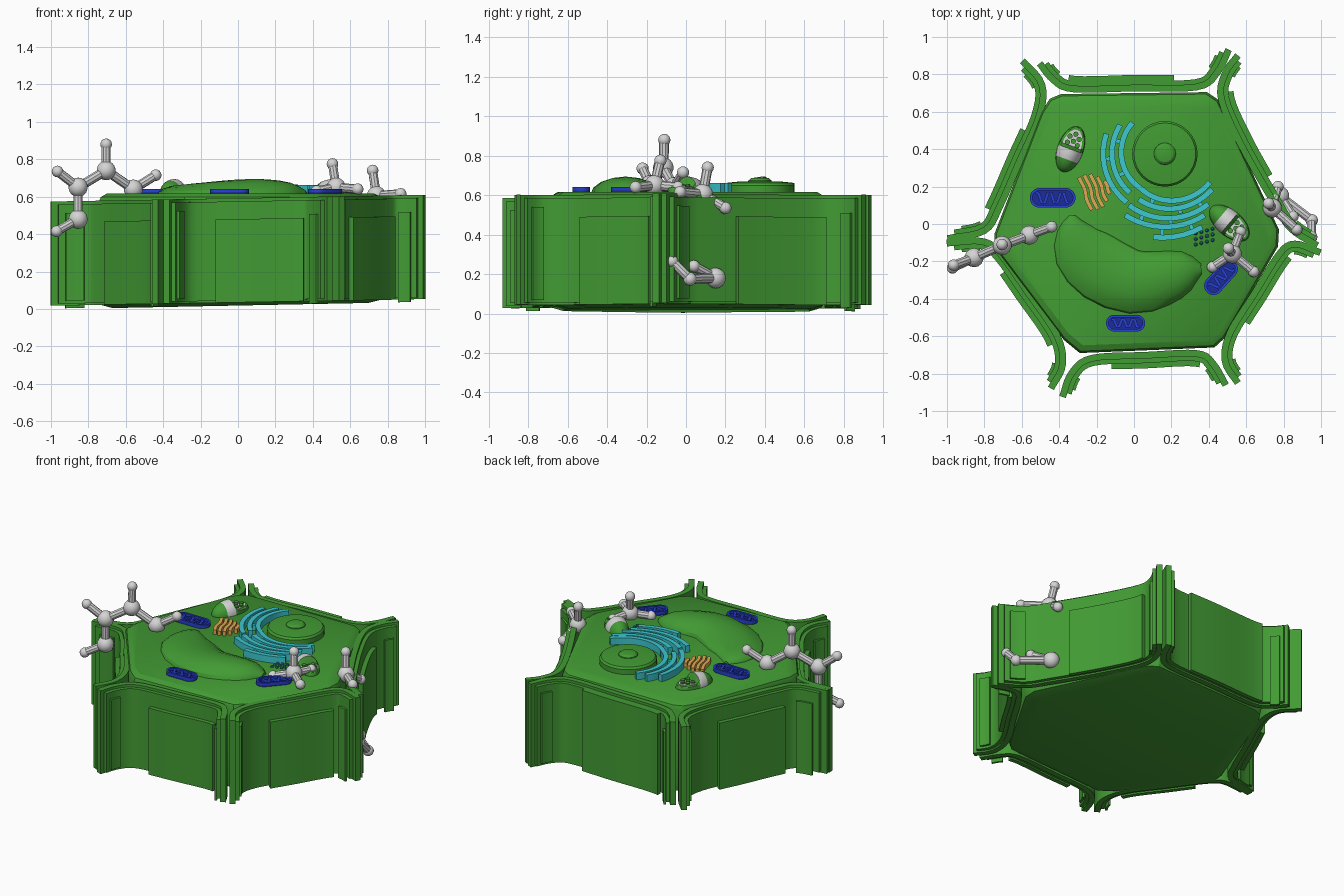
import bpy, bmesh, math
from mathutils import Vector, Matrix

if "Cube" in bpy.data.objects:
    bpy.data.objects.remove(bpy.data.objects["Cube"])


def material(name, r, g, b):
    m = bpy.data.materials.new(name)
    m.use_nodes = True
    m.diffuse_color = (r, g, b, 1)
    m.node_tree.nodes["Principled BSDF"].inputs["Base Color"].default_value = (r, g, b, 1)
    return m


GREEN = material("leaf green", .055, .33, .034)
PALE = material("light grey", .66, .66, .66)
TEAL = material("turquoise", .045, .58, .63)
DEEP_TEAL = material("deep teal", .02, .22, .36)
BLUE = material("blue", .02, .05, .65)
NAVY = material("navy", .012, .025, .33)
ORANGE = material("orange", .74, .4, .085)
parts = []


def finish(bm, name, *mats):
    bmesh.ops.recalc_face_normals(bm, faces=bm.faces)
    mesh = bpy.data.meshes.new(name)
    bm.to_mesh(mesh)
    bm.free()
    for m in mats:
        mesh.materials.append(m)
    ob = bpy.data.objects.new(name, mesh)
    bpy.context.collection.objects.link(ob)
    parts.append(ob)


def smooth(points, steps=5):
    """Catmull-Rom curve through the points."""
    p = [Vector(q) for q in points]
    p = [2 * p[0] - p[1]] + p + [2 * p[-1] - p[-2]]
    out = []
    for a, b, c, d in zip(p, p[1:], p[2:], p[3:]):
        for i in range(steps):
            t = i / steps
            out.append(.5 * (2 * b + (c - a) * t + (2 * a - 5 * b + 4 * c - d) * t * t
                             + (3 * b - a - 3 * c + d) * t ** 3))
    return out + [p[-2]]


def skin(bm, rings, cap=True):
    """Bridge rings of points into a tube."""
    vs = [[bm.verts.new(q) for q in r] for r in rings]
    n = len(vs[0])
    for a, b in zip(vs, vs[1:] if cap else vs[1:] + vs[:1]):
        for i in range(n):
            bm.faces.new((a[i], a[(i + 1) % n], b[(i + 1) % n], b[i]))
    if cap:
        bm.faces.new(vs[0])
        bm.faces.new(vs[-1])


def ribbon(bm, path, near, far, z0, z1, loop=False, tilt=0):
    """Upright strip along a path; offsets are to the right of its direction."""
    rings, n = [], len(path)
    for i, p in enumerate(path):
        a = path[(i - 1) % n] if loop else path[max(i - 1, 0)]
        b = path[(i + 1) % n] if loop else path[min(i + 1, n - 1)]
        d = (b - a).normalized()
        side = Vector((d.y, -d.x))
        rings.append([(*(p + side * o), z + tilt * p.x)
                      for o, z in ((near, z0), (far, z0), (far, z1), (near, z1))])
    skin(bm, rings, cap=not loop)


def ball(bm, at, r, seg=12):
    bmesh.ops.create_uvsphere(bm, u_segments=seg, v_segments=seg // 2 + 2, radius=r,
                              matrix=Matrix.Translation(at))


def stick(bm, a, b, r):
    a, b = Vector(a), Vector(b)
    rot = (b - a).to_track_quat('Z', 'Y').to_matrix().to_4x4()
    bmesh.ops.create_cone(bm, cap_ends=True, segments=10, radius1=r, radius2=r,
                          depth=(b - a).length, matrix=Matrix.Translation((a + b) / 2) @ rot)


# Cell body
outline = [(-.39, .695), (.39, .705), (.45, .665), (.775, -.03), (.77, -.12), (.485, -.61), (.43, -.66),
           (-.29, -.69), (-.375, -.62), (-.745, -.13), (-.745, -.05), (-.495, .6), (-.45, .67)]
bm = bmesh.new()
skin(bm, [[(x * s, y * s, z + lean * x) for x, y in outline]
          for s, z, lean in ((.9, .018, .018), (.985, .035, .018), (1, .08, 0), (1, .57, 0),
                             (.985, .598, 0), (.94, .617, 0))])
finish(bm, "cell_body", GREEN)

# Walls: flared double strips with a panel and short end strips outside each
walls = {
    "back": [(.49, .94), (.43, .82), (.33, .75), (0, .745), (-.32, .74), (-.42, .785), (-.49, .87)],
    "back_left": [(.99, -.1), (.85, -.01), (.76, .13), (.59, .43), (.485, .67), (.505, .8), (.57, .89)],
    "front_left": [(.57, -.84), (.505, -.73), (.53, -.59), (.66, -.38), (.785, -.18), (.86, -.125), (.99, -.17)],
    "front": [(-.365, -.93), (-.32, -.81), (-.22, -.735), (.06, -.72), (.33, -.71), (.41, -.76), (.475, -.87)],
    "front_right": [(-1, -.12), (-.82, -.11), (-.73, -.17), (-.58, -.38), (-.43, -.6), (-.4, -.75), (-.46, -.87)],
    "back_right": [(-.61, .86), (-.51, .74), (-.525, .58), (-.63, .34), (-.735, .1), (-.81, -.02), (-1, -.06)],
}
for name, pts in walls.items():
    path = smooth(pts)
    bm = bmesh.new()
    ribbon(bm, path, -.036, 0, .035, .592, tilt=.018)
    ribbon(bm, path[1:-1], 0, .024, .045, .575, tilt=.018)
    finish(bm, name + "_wall", GREEN)
    bm = bmesh.new()
    top = .575 if name == "back" else .48
    ribbon(bm, path[12:22], .024, .052, .035, top, tilt=.018)
    ribbon(bm, path[2:6], .024, .038, .06, .53, tilt=.018)
    ribbon(bm, path[25:29], .024, .038, .02, .5, tilt=.018)
    finish(bm, name + "_wall_panel", GREEN)

# Kidney-shaped vacuole: a swept half ellipse, each point x, y, half width, height
spine = smooth([(-.33, .045, .02, .025), (-.325, -.02, .09, .05), (-.285, -.13, .16, .06),
                (-.17, -.24, .185, .072), (0, -.31, .175, .087), (.15, -.29, .152, .088),
                (.28, -.25, .11, .07), (.36, -.24, .03, .03)], 2)
bm = bmesh.new()
rings = []
for i, p in enumerate(spine):
    d = (spine[min(i + 1, len(spine) - 1)] - spine[max(i - 1, 0)]).to_2d().normalized()
    rings.append([(p.x + d.y * p.z * math.cos(a), p.y - d.x * p.z * math.cos(a),
                   .605 + p.w * math.sin(a)) for a in (k * math.pi / 8 for k in range(9))])
skin(bm, rings)
finish(bm, "vacuole", GREEN)

# Nucleus and nucleolus
cx, cy = .165, .375


def disc_stack(name, profile):
    b = bmesh.new()
    skin(b, [[(cx + r * math.cos(k * math.pi / 16), cy + r * math.sin(k * math.pi / 16), z)
              for k in range(32)] for r, z in profile])
    finish(b, name, GREEN)


disc_stack("nucleus", [(.175, .6), (.175, .65), (.165, .663), (.1, .67)])
disc_stack("nucleolus", [(.06, .66), (.058, .675), (.045, .686), (.02, .69)])


# Folded membranes round the nucleus
def polar(r, deg):
    a = math.radians(deg)
    return Vector((cx + r * math.cos(a), cy + r * math.sin(a)))


bm = bmesh.new()
for r, r_end, start, end in ((.24, .225, 136, 235), (.225, .285, 235, 328), (.285, .28, 147, 228),
                             (.28, .315, 240, 323), (.33, .33, 161, 232), (.335, .355, 235, 311),
                             (.39, .39, 237, 303), (.45, .44, 262, 297)):
    n = int((end - start) / 6)
    arc = [polar(r + (r_end - r) * i / n, start + (end - start) * i / n) for i in range(n + 1)]
    ribbon(bm, arc, -.015, .015, .6, .662)
for r, deg in ((.23, 165), (.28, 185), (.23, 205), (.24, 255), (.28, 285), (.33, 250),
               (.33, 275), (.385, 290), (.29, 305), (.385, 268)):
    ribbon(bm, [polar(r, deg), polar(r + .05, deg)], -.011, .011, .6, .652)
finish(bm, "folded_membranes", TEAL)

# Small beads
bm = bmesh.new()
for i in range(4):
    for j in range(3):
        ball(bm, (.33 + .03 * i, -.11 + .03 * j + .008 * i, .62), .01, 8)
finish(bm, "beads", DEEP_TEAL)

# Stacked curved sacs
bm = bmesh.new()
for i, size in enumerate((1, 1.05, 1, .75, .4)):
    mid = Vector((-.265 + .03 * i, .165 + .008 * i))
    pts = [mid + Vector(q) * size for q in ((-.03, .085), (.002, .02), (.012, -.035), (.04, -.09))]
    ribbon(bm, smooth(pts, 3), -.0105, .0105, .6, .645)
finish(bm, "curved_sacs", ORANGE)

# Blue capsules with a rim and a folded ridge
for k, (x, y, length, width, deg) in enumerate(((-.435, .14, .245, .105, 0), (-.045, -.53, .21, .09, 0),
                                                (.465, -.285, .22, .1, 48))):
    turn = Matrix.Rotation(math.radians(deg), 2)
    here = lambda u, v: Vector((x, y)) + turn @ Vector((u, v))
    r, h = width / 2, (length - width) / 2
    loop = [here(math.copysign(h, math.cos(a)) + r * math.cos(a), r * math.sin(a))
            for a in ((i + .5) * math.pi / 12 for i in range(24))]
    bm = bmesh.new()
    skin(bm, [[(*p, z) for p in loop] for z in (.6, .625)])
    finish(bm, f"capsule_floor_{k + 1}", NAVY)
    bm = bmesh.new()
    ribbon(bm, loop, -.014, 0, .6, .642, loop=True)
    fold = [here((i / 11 - .5) * (length - .06), (r - .026) * (-1) ** (i // 2)) for i in range(12)]
    ribbon(bm, fold, -.008, .008, .61, .638)
    finish(bm, f"capsule_rim_{k + 1}", BLUE)

# Cut-open green capsules: dome at one end, plate with discs at the other
for k, (x, y, deg) in enumerate(((-.34, .4, 70), (.51, .005, -40))):
    place = Matrix.Translation((x, y, .615)) @ Matrix.Rotation(math.radians(deg), 4, 'Z')
    bm = bmesh.new()
    bmesh.ops.create_uvsphere(bm, u_segments=20, v_segments=20, radius=1,
                              matrix=Matrix.Diagonal((.128, .07, .08, 1)) @ Matrix.Rotation(math.pi / 2, 4, 'Y'))
    for f in bm.faces:
        f.material_index = int(-.06 < f.calc_center_median().x < .0)
    for v in bm.verts:
        if v.co.x > .005:
            v.co.z = min(v.co.z, .025)
    bm.transform(place)
    finish(bm, f"green_capsule_{k + 1}", GREEN, PALE)
    bm = bmesh.new()
    half = [(.01 + .1 * math.sin(a), .053 * math.cos(a)) for a in (i * math.pi / 10 for i in range(11))]
    skin(bm, [[place @ Vector((u, v, z)) for u, v in half] for z in (.022, .03)])
    finish(bm, f"capsule_plate_{k + 1}", PALE)
    bm = bmesh.new()
    for u, v in ((.03, -.028), (.03, .028), (.045, 0), (.065, -.026), (.065, .026), (.085, 0)):
        bmesh.ops.create_cone(bm, cap_ends=True, segments=10, radius1=.014, radius2=.014, depth=.02,
                              matrix=place @ Matrix.Translation((u, v, .03)))
    finish(bm, f"capsule_discs_{k + 1}", GREEN)

# Ball-and-stick molecules: balls, then the bonds and the free stick ends
molecules = {
    "right_molecule": ([(-.56, -.06, .64), (-.705, -.115, .74), (-.855, -.18, .65), (-.855, -.18, .48)],
                       [(0, (-.44, -.015, .715)), (1, (-.705, -.11, .88)), (2, (-.965, -.22, .735)),
                        (3, (-.97, -.235, .415))]),
    "inner_molecule": ([(.525, -.16, .65)],
                       [(0, (.505, -.13, .775)), (0, (.42, -.23, .63)), (0, (.64, -.255, .64)),
                        (0, (.57, -.04, .64))]),
    "left_molecule": ([(.74, .085, .605)],
                      [(0, (.72, .11, .74)), (0, (.77, .2, .535)), (0, (.87, -.03, .615))]),
    "low_left_molecule": ([(.78, .15, .18)],
                          [(0, (.85, .04, .24)), (0, (.95, .02, .175))]),
    "low_left_bond": ([(.95, .02, .175)], [(0, (.95, -.07, .265))]),
}
for name, (balls, ends) in molecules.items():
    bm = bmesh.new()
    size = .034 if name == "low_left_bond" else .052
    for at in balls:
        ball(bm, at, size, 14)
    for a, b in zip(balls, balls[1:]):
        stick(bm, a, b, .026)
    for i, end in ends:
        stick(bm, balls[i], end, .025)
        ball(bm, end, .031)
    finish(bm, name, PALE)

# Smooth shading with sharp edges kept
bpy.ops.object.select_all(action='DESELECT')
for ob in parts:
    ob.select_set(True)
bpy.context.view_layer.objects.active = parts[0]
bpy.ops.object.shade_smooth_by_angle(angle=math.radians(30))
